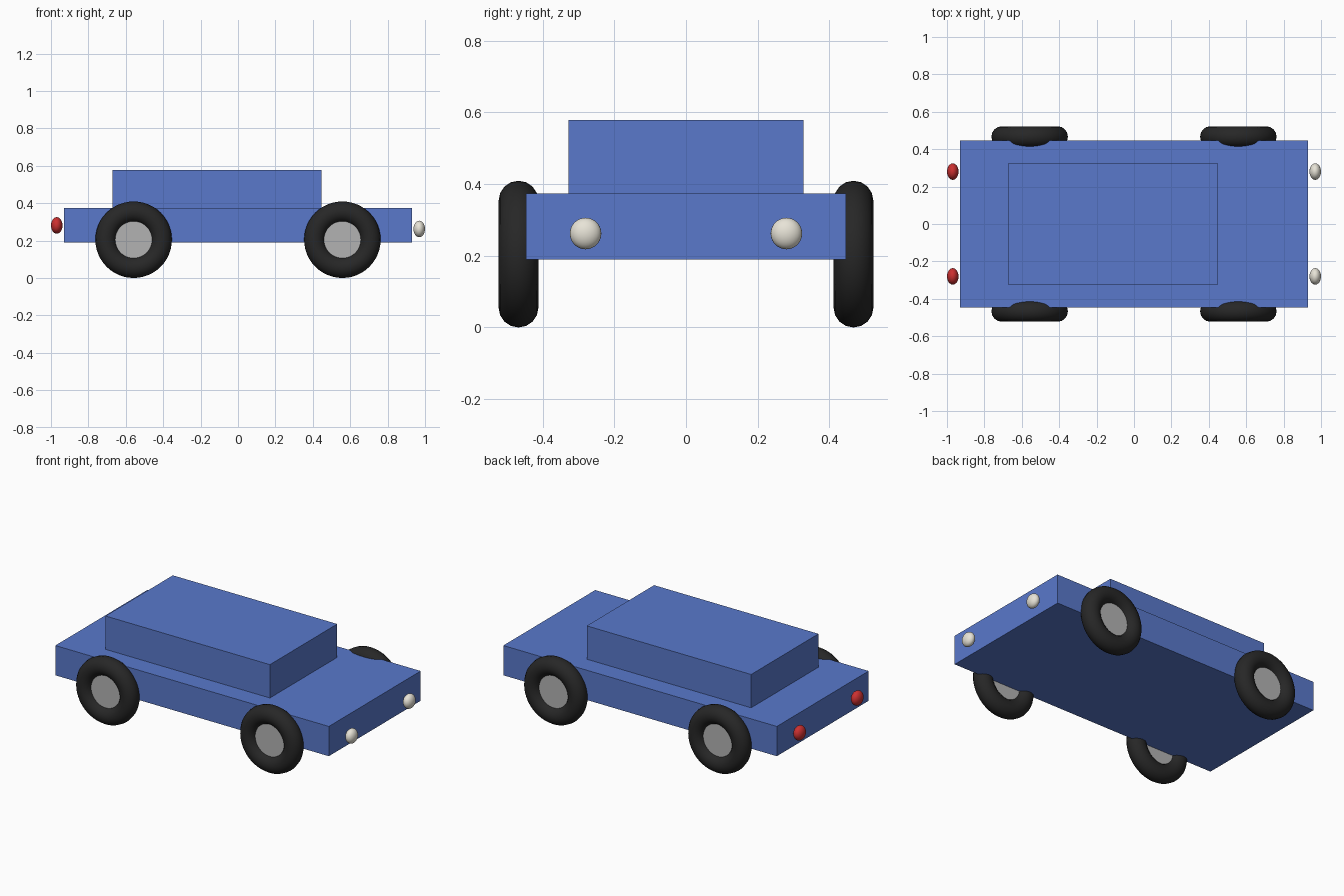
import bpy, math

if "Cube" in bpy.data.objects:
    bpy.data.objects.remove(bpy.data.objects["Cube"])


def material(name, rgb):
    m = bpy.data.materials.new(name)
    m.diffuse_color = (*rgb, 1)
    m.use_nodes = True
    m.node_tree.nodes["Principled BSDF"].inputs["Base Color"].default_value = m.diffuse_color
    return m


BLUE = material("blue_paint", (0.10, 0.19, 0.60))
RUBBER = material("rubber", (0.02, 0.02, 0.02))
METAL = material("hub_metal", (0.45, 0.45, 0.45))
CREAM = material("lamp_white", (0.80, 0.77, 0.68))
RED = material("lamp_red", (0.60, 0.03, 0.03))


def finish(name, mat, smooth=False):
    ob = bpy.context.object
    ob.name = name
    ob.data.materials.append(mat)
    if smooth:
        bpy.ops.object.shade_smooth_by_angle(angle=math.radians(40))
    return ob


def box(name, lo, hi, mat):
    bpy.ops.mesh.primitive_cube_add(
        size=1, location=[(a + b) / 2 for a, b in zip(lo, hi)])
    bpy.context.object.scale = [b - a for a, b in zip(lo, hi)]
    bpy.ops.object.transform_apply(location=False, rotation=False, scale=True)
    return finish(name, mat)


def wheel(name, x, y):
    place = dict(location=(x, y, 0.2045), rotation=(math.pi / 2, 0, 0))
    bpy.ops.mesh.primitive_torus_add(
        major_radius=0.149, minor_radius=0.0555,
        major_segments=48, minor_segments=16, **place)
    finish(name + "_tyre", RUBBER, True)
    # hub disc sits recessed inside the tyre
    bpy.ops.mesh.primitive_cylinder_add(
        vertices=32, radius=0.112, depth=0.045, **place)
    finish(name + "_hub", METAL, True)


def lamp(name, x, y, z, mat):
    bpy.ops.mesh.primitive_uv_sphere_add(
        segments=24, ring_count=16, radius=0.044, location=(x, y, z))
    bpy.context.object.scale = (0.7, 1, 1)
    bpy.ops.object.transform_apply(location=False, rotation=False, scale=True)
    finish(name, mat, True)


# Body and cabin
box("body", (-0.93, -0.446, 0.19), (0.93, 0.446, 0.373), BLUE)
box("cabin", (-0.672, -0.327, 0.373), (0.446, 0.327, 0.578), BLUE)

# Wheels and lamps, mirrored left and right
for side, s in (("right", -1), ("left", 1)):
    wheel("front_wheel_" + side, 0.558, s * 0.467)
    wheel("rear_wheel_" + side, -0.558, s * 0.467)
    lamp("headlight_" + side, 0.969, s * 0.28, 0.262, CREAM)
    lamp("taillight_" + side, -0.969, s * 0.28, 0.281, RED)
